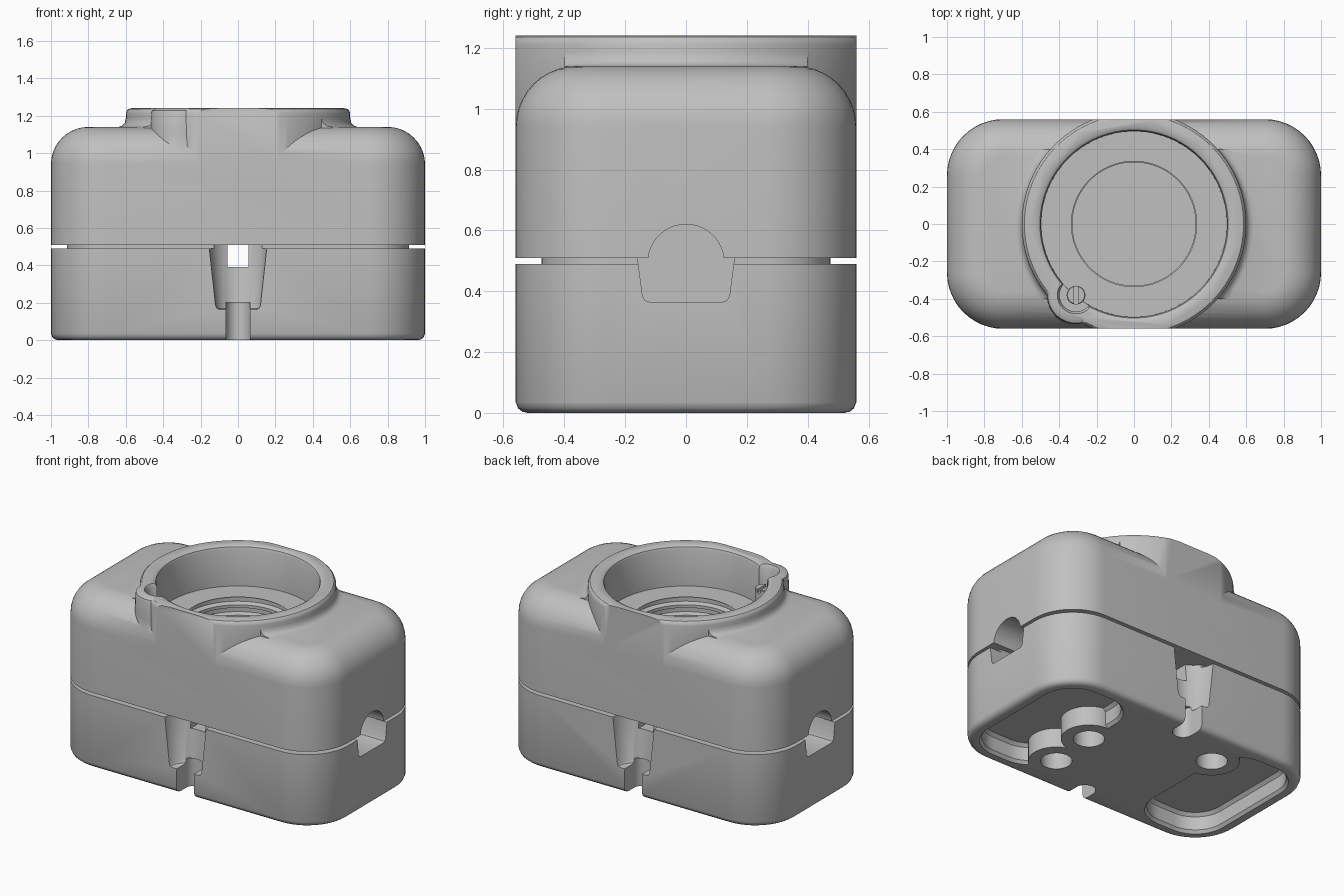
import bpy, bmesh, math

if "Cube" in bpy.data.objects:
    bpy.data.objects.remove(bpy.data.objects["Cube"])

HX, HY, R = 1.0, 0.56, 0.3          # body half sizes and corner radius
grey = bpy.data.materials.new("light_grey")
grey.use_nodes = True
grey.diffuse_color = (0.527, 0.527, 0.527, 1)
grey.node_tree.nodes["Principled BSDF"].inputs["Base Color"].default_value = grey.diffuse_color


def loft(name, sections):
    """Closed solid through matching loops of 3D points."""
    bm = bmesh.new()
    loops = [[bm.verts.new(p) for p in s] for s in sections]
    n = len(loops[0])
    for a, b in zip(loops, loops[1:]):
        for i in range(n):
            j = (i + 1) % n
            bm.faces.new((a[i], a[j], b[j], b[i]))
    bm.faces.new(loops[0][::-1])
    bm.faces.new(loops[-1])
    bmesh.ops.recalc_face_normals(bm, faces=bm.faces[:])
    mesh = bpy.data.meshes.new(name)
    bm.to_mesh(mesh)
    bm.free()
    mesh.materials.append(grey)
    ob = bpy.data.objects.new(name, mesh)
    bpy.context.collection.objects.link(ob)
    return ob


def rounded(name, hx, hy, r, layers, cx=0, steps=12):
    """Rounded rectangle stacked over (z, inset) layers."""
    def outline(z, inset):
        pts = []
        for q, (sx, sy) in enumerate(((1, 1), (-1, 1), (-1, -1), (1, -1))):
            for k in range(steps + 1):
                a = math.pi / 2 * (q + k / steps)
                pts.append((cx + sx * (hx - r) + (r - inset) * math.cos(a),
                            sy * (hy - r) + (r - inset) * math.sin(a), z))
        return pts
    return loft(name, [outline(z, i) for z, i in layers])


def lathe(name, layers, cx=0, cy=0, n=48):
    """Round solid over (z, radius) layers."""
    return loft(name, [[(cx + r * math.cos(2 * math.pi * k / n),
                         cy + r * math.sin(2 * math.pi * k / n), z)
                        for k in range(n)] for z, r in layers])


def box(name, x0, x1, y0, y1, z0, z1):
    return loft(name, [[(x0, y0, z), (x1, y0, z), (x1, y1, z), (x0, y1, z)] for z in (z0, z1)])


def prism_x(name, pts, x0, x1):
    return loft(name, [[(x, y, z) for y, z in pts] for x in (x0, x1)])


def combine(target, tool, operation):
    mod = target.modifiers.new("combine", "BOOLEAN")
    mod.operation, mod.solver, mod.object = operation, "EXACT", tool
    tool.hide_render = True
    bpy.context.view_layer.objects.active = target
    bpy.ops.object.modifier_apply(modifier=mod.name)
    bpy.data.objects.remove(tool)


def cut(target, tool):
    combine(target, tool, "DIFFERENCE")


# Lower base with the recessed lip that carries the cover
base = rounded("base", HX, HY, R, [(0, 0.04), (0.004, 0.022), (0.015, 0.008), (0.035, 0),
                                   (0.49, 0), (0.49, 0.085), (0.515, 0.085)])

# Underside pockets, leaving bosses around the mounting holes
holes = {1: [(0.36, -0.30), (0.38, 0.03)], -1: [(-0.36, 0.30)]}
for side, spots in holes.items():
    pocket = rounded("pocket", 0.26, 0.47, 0.2,
                     [(-0.05, -0.015), (0, -0.015), (0.02, 0), (0.11, 0), (0.13, 0.02)], cx=side * 0.65)
    for x, y in spots:
        cut(pocket, lathe("boss_keep", [(-0.1, 0.17), (0.2, 0.17)], x, y))
    cut(base, pocket)
    for x, y in spots:
        cut(base, lathe("hole", [(-0.1, 0.095), (0.3, 0.095)], x, y))

# Tapered notch, drain slot on the front and back
for side in (-1, 1):
    cut(base, lathe("notch", [(0.165, 0.1), (0.17, 0.112), (0.185, 0.12), (0.53, 0.158)], 0, side * HY))
    y0, y1 = sorted((side * 0.46, side * 0.7))
    cut(base, box("slot", -0.065, 0.065, y0, y1, -0.1, 0.2))
    cut(base, lathe("slot_end", [(-0.1, 0.065), (0.2, 0.065)], 0, side * 0.46))
cut(base, box("channel", -0.055, 0.055, -0.7, 0.7, 0.39, 0.6))

# Upper cover with rounded shoulders
shoulder = [(0.94 + 0.2 * math.sin(a), 0.2 - 0.2 * math.cos(a))
            for a in (math.pi / 2 * k / 10 for k in range(11))]
cover = rounded("cover", HX, HY, R, [(0.51, 0)] + shoulder)

# Cable openings in both ends, arched in the cover and tapered in the base
arch = [(0.125 * math.cos(math.pi * k / 24), 0.495 + 0.125 * math.sin(math.pi * k / 24))
        for k in range(25)] + [(-0.125, 0.4), (0.125, 0.4)]
trough = [(0.162, 0.53), (-0.162, 0.53), (-0.143, 0.385), (-0.135, 0.37), (-0.12, 0.365),
          (0.12, 0.365), (0.135, 0.37), (0.143, 0.385)]
for x0, x1 in ((0.7, 1.1), (-1.1, -0.7)):
    cut(cover, prism_x("arch", arch, x0, x1))
    cut(base, prism_x("trough", trough, x0, x1))

# Round collar, trimmed flush with the front and back, with a filleted foot
collar = lathe("collar", [(0.85, 0.6), (1.21, 0.6), (1.225, 0.596), (1.236, 0.586), (1.24, 0.57)], n=96)
combine(collar, box("trim", -1, 1, -HY, HY, 0, 2), "INTERSECT")
foot = lathe("foot", [(1.05, 0.645), (1.138, 0.645), (1.146, 0.62), (1.16, 0.606), (1.19, 0.599)], n=96)
combine(foot, box("trim", -1, 1, -0.4, 0.4, 0, 2), "INTERSECT")
combine(cover, collar, "UNION")
combine(cover, foot, "UNION")

# Screw boss on the collar
SX, SY = -0.31, -0.38
combine(cover, lathe("screw_boss", [(0.9, 0.165), (1.1, 0.157), (1.21, 0.155), (1.228, 0.15),
                                    (1.24, 0.13)], SX, SY), "UNION")

# Stepped, threaded bore
thread = []
for k in range(5):
    z = 0.62 + 0.07 * k
    thread += [(z, 0.33), (z + 0.02, 0.33), (z + 0.03, 0.36), (z + 0.06, 0.36)]
bore = thread + [(0.97, 0.335), (0.97, 0.495), (1.215, 0.497), (1.23, 0.503), (1.24, 0.52), (1.3, 0.52)]
cut(cover, lathe("bore", bore, n=96))
cut(cover, lathe("screw_pocket", [(1.08, 0.088), (1.22, 0.088), (1.24, 0.1), (1.3, 0.1)], SX, SY))

# Slotted locking screw
screw = lathe("locking_screw", [(1.0, 0.05), (1.125, 0.05), (1.13, 0.046)], SX, SY, 32)
cut(screw, box("screw_slot", SX - 0.012, SX + 0.012, SY - 0.1, SY + 0.1, 1.11, 1.2))

# Smooth shading with crisp edges
for ob in (base, cover, screw):
    bpy.ops.object.select_all(action="DESELECT")
    ob.select_set(True)
    bpy.context.view_layer.objects.active = ob
    bpy.ops.object.shade_smooth_by_angle(angle=math.radians(32))
